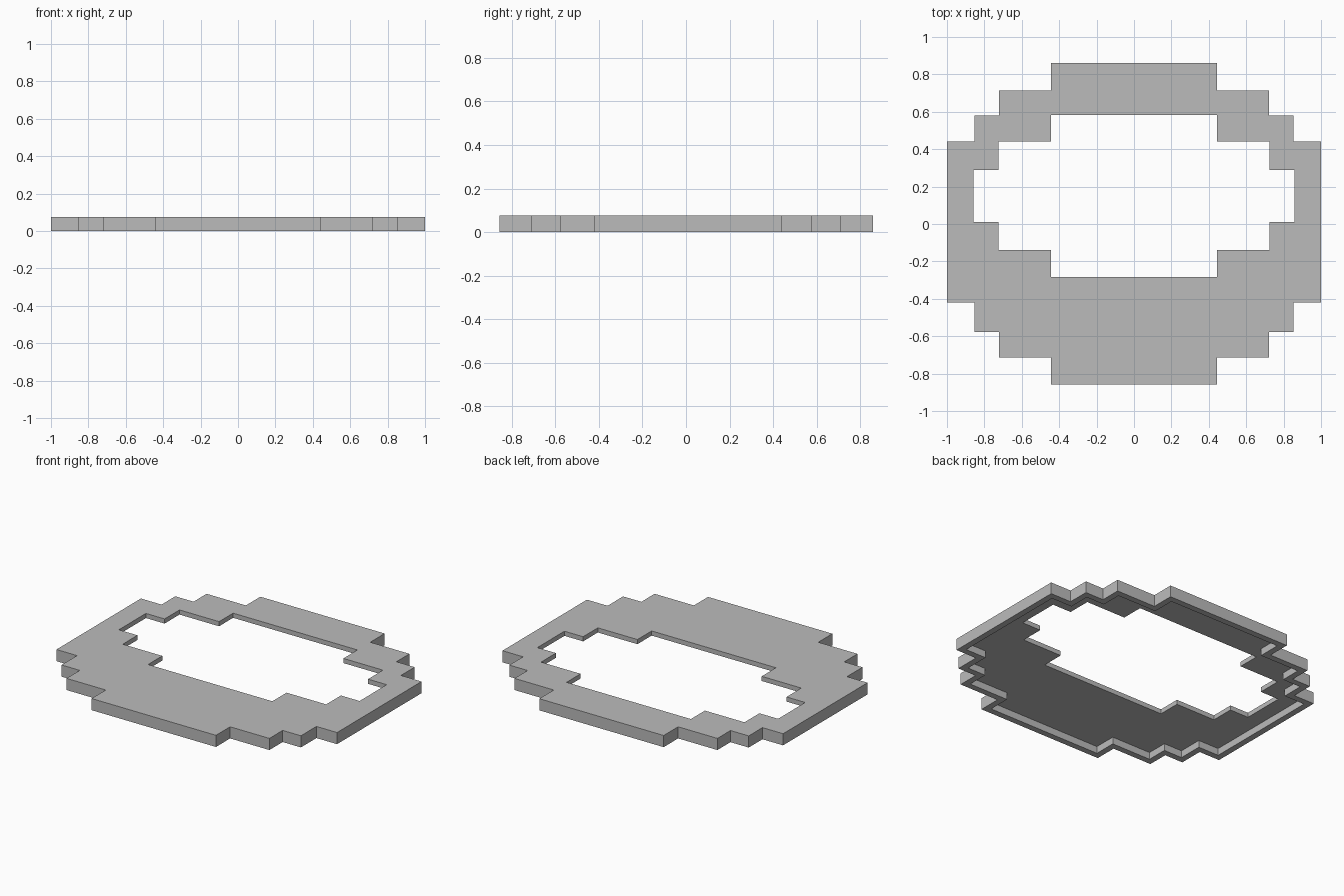
import bpy
import bmesh

cube = bpy.data.objects.get("Cube")
if cube:
    bpy.data.objects.remove(cube, do_unlink=True)

TOP, PLATE, RIM = 0.075, 0.045, 0.04


def staircase(xs, back, front):
    """Counter-clockwise stepped outline, mirrored about x = 0 (xs from wide to narrow)."""
    half = []
    for i in reversed(range(len(xs))):            # front centre out to the side
        half.append((xs[i], front[i]))
        if i < len(xs) - 1:
            half.insert(-1, (xs[i + 1], front[i]))
    for i in range(len(xs)):                      # side back in to the rear centre
        half.append((xs[i], back[i]))
        if i < len(xs) - 1:
            half.append((xs[i + 1], back[i]))
    return half + [(-x, y) for x, y in reversed(half)]


def inset(points, width):
    """Shift every axis-aligned edge inwards by the same width."""
    result = []
    for i, (x, y) in enumerate(points):
        px, py = points[i - 1]
        nx, ny = points[(i + 1) % len(points)]
        dx = (x - px) + (nx - x)
        dy = (y - py) + (ny - y)
        result.append((x - width if dy > 0 else x + width,
                       y + width if dx > 0 else y - width))
    return result


def ring(bm, points, z):
    verts = [bm.verts.new((x, y, z)) for x, y in points]
    return verts, [bm.edges.new((verts[i - 1], verts[i])) for i in range(len(verts))]


def wall(bm, low, high):
    for i in range(len(low)):
        bm.faces.new((low[i - 1], low[i], high[i], high[i - 1]))


# Outlines of the outer edge, the rim's inner edge and the opening
outer = staircase((1.0, 0.853, 0.723, 0.443), (0.44, 0.58, 0.713, 0.86),
                  (-0.42, -0.578, -0.713, -0.857))
lip = inset(outer, RIM)
hole = staircase((0.858, 0.725, 0.443), (0.288, 0.44, 0.583), (0.012, -0.138, -0.283))

# Stepped plate with a downturned outer rim and an open centre
bm = bmesh.new()
outer_low, outer_low_e = ring(bm, outer, 0)
outer_top, outer_top_e = ring(bm, outer, TOP)
lip_low, lip_low_e = ring(bm, lip, 0)
lip_top, lip_top_e = ring(bm, lip, PLATE)
hole_low, hole_low_e = ring(bm, hole, PLATE)
hole_top, hole_top_e = ring(bm, hole, TOP)

for edges in (outer_top_e + hole_top_e, lip_top_e + hole_low_e, outer_low_e + lip_low_e):
    bmesh.ops.triangle_fill(bm, use_beauty=True, edges=edges, normal=(0, 0, 1))
for low, high in ((outer_low, outer_top), (lip_low, lip_top), (hole_low, hole_top)):
    wall(bm, low, high)
bmesh.ops.recalc_face_normals(bm, faces=bm.faces)
bmesh.ops.dissolve_limit(bm, angle_limit=0.01, verts=[], edges=bm.edges)

mesh = bpy.data.meshes.new("stepped_frame")
bm.to_mesh(mesh)
bm.free()
frame = bpy.data.objects.new("stepped_frame", mesh)
bpy.context.collection.objects.link(frame)

# Plain grey finish
grey = bpy.data.materials.new("grey")
grey.use_nodes = True
colour = (0.5, 0.5, 0.5, 1)
grey.diffuse_color = colour
grey.node_tree.nodes["Principled BSDF"].inputs["Base Color"].default_value = colour
mesh.materials.append(grey)
